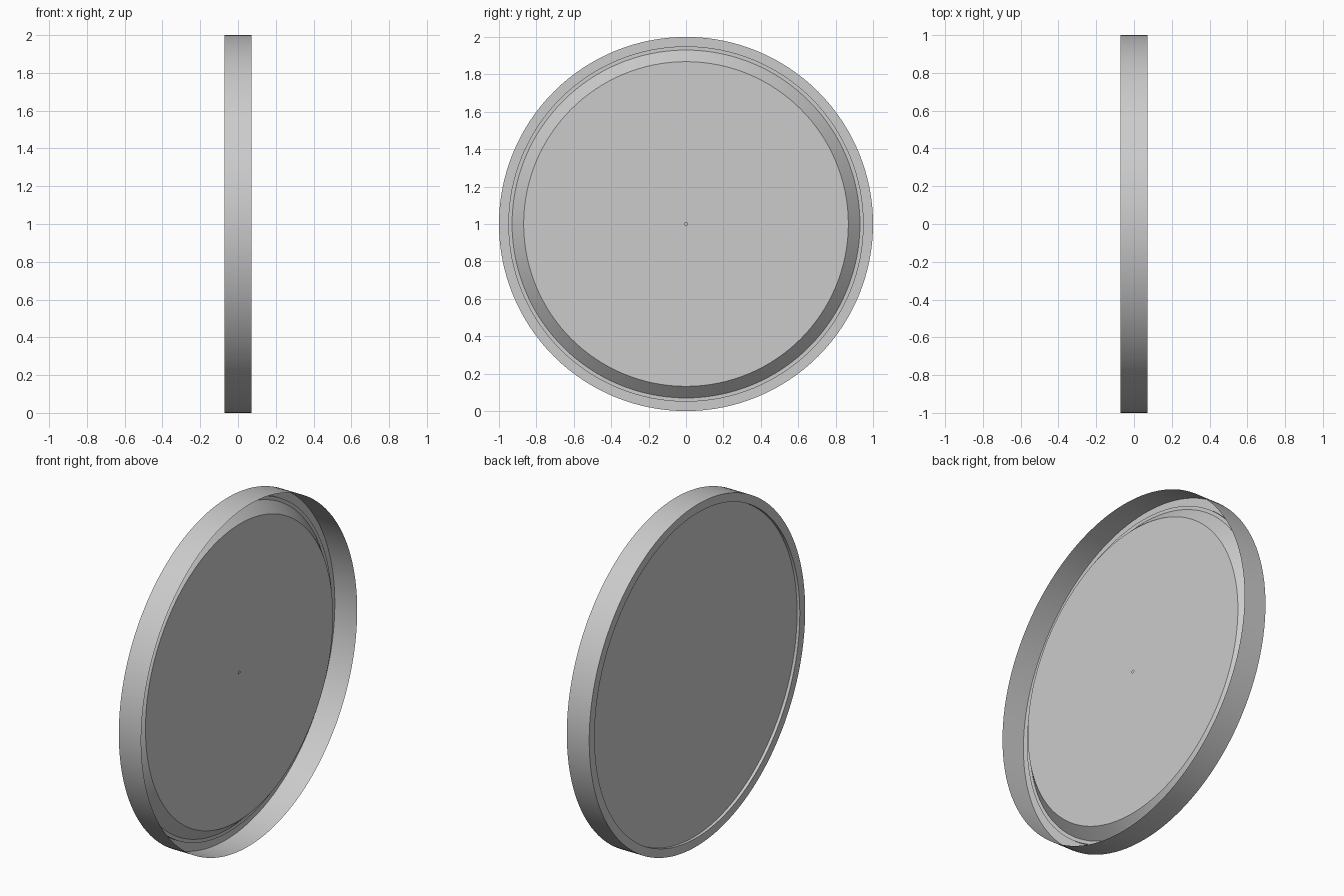
import bpy, bmesh, math

if "Cube" in bpy.data.objects:
    bpy.data.objects.remove(bpy.data.objects["Cube"])

SEG = 128


def lathe(name, profile, cap_last=False):
    """Spin (x, radius) points about the horizontal x axis at z = 1."""
    bm = bmesh.new()
    rings = []
    for x, r in profile:
        rings.append([bm.verts.new((x, r * math.cos(2 * math.pi * i / SEG),
                                    1 + r * math.sin(2 * math.pi * i / SEG)))
                      for i in range(SEG)])
    for a, b in zip(rings, rings[1:]):
        for i in range(SEG):
            j = (i + 1) % SEG
            bm.faces.new((a[i], a[j], b[j], b[i]))
    if cap_last:
        bm.faces.new(rings[-1])
    bmesh.ops.recalc_face_normals(bm, faces=bm.faces)
    mesh = bpy.data.meshes.new(name)
    bm.to_mesh(mesh)
    bm.free()
    obj = bpy.data.objects.new(name, mesh)
    bpy.context.collection.objects.link(obj)
    bpy.ops.object.select_all(action='DESELECT')
    obj.select_set(True)
    bpy.context.view_layer.objects.active = obj
    bpy.ops.object.shade_smooth_by_angle(angle=math.radians(30))
    return obj


BACK, FRONT, SEAT, HUB = -0.0725, 0.0725, -0.055, 0.008

# thin outer wall, open to +x, with a back lip and the recessed back plate
lathe("rim_and_back_plate",
      [(FRONT, 1.0), (BACK, 1.0), (BACK, 0.95), (SEAT, 0.95), (SEAT, 0.93)],
      cap_last=True)

# raised inner plate with sloped border and a pinhole in the middle
lathe("raised_inner_plate", [(SEAT, 0.93), (HUB, 0.868), (HUB, 0.008)])
